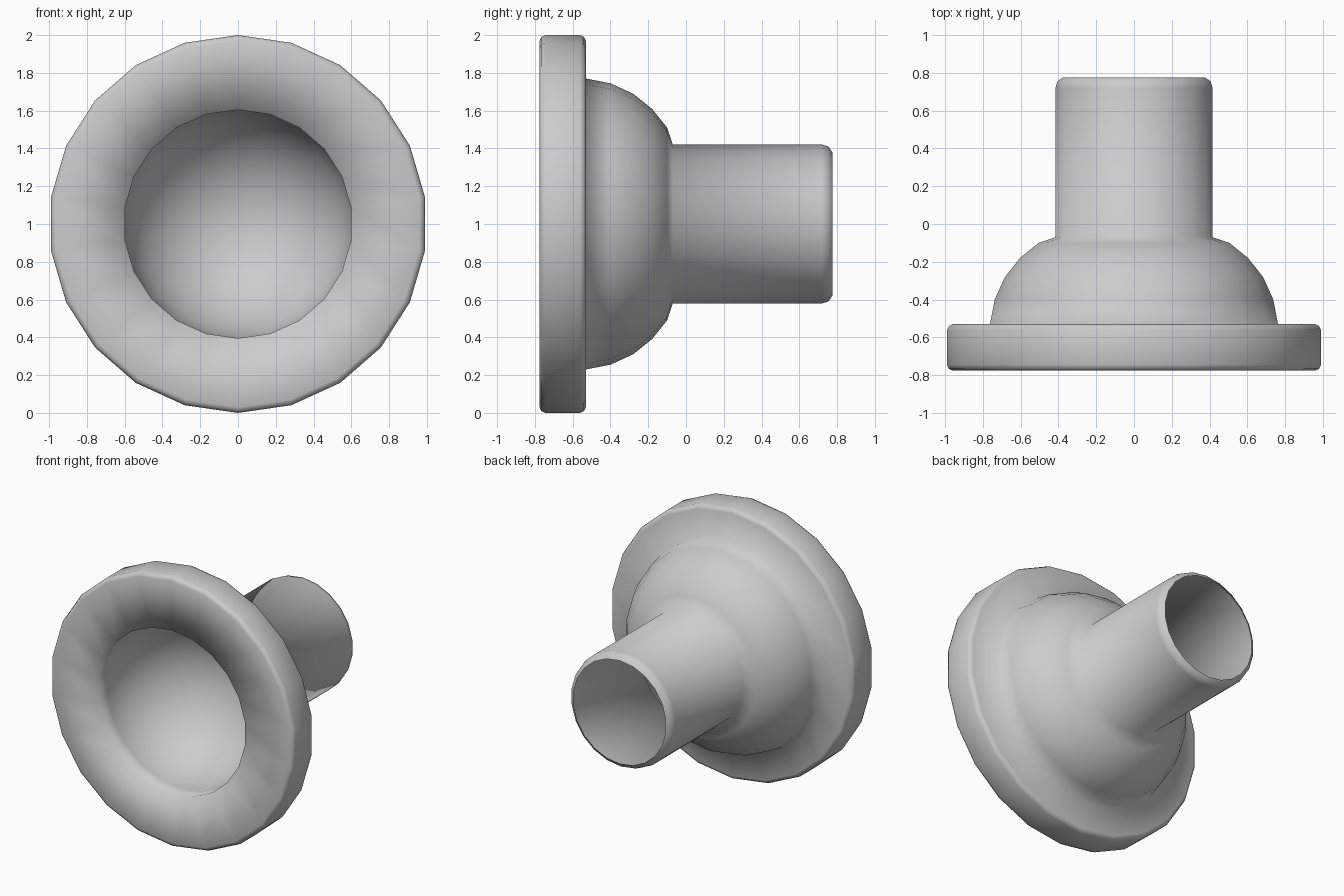
import bpy, bmesh, math

if "Cube" in bpy.data.objects:
    bpy.data.objects.remove(bpy.data.objects["Cube"])

SIDES = 22


def lathe(name, profile):
    """Spin a (radius, y) profile around the horizontal y axis at z = 1."""
    bm = bmesh.new()
    verts = [bm.verts.new((0, y, 1 + r)) for r, y in profile]
    edges = [bm.edges.new(p) for p in zip(verts, verts[1:])]
    bmesh.ops.spin(bm, geom=verts + edges, cent=(0, 0, 1), axis=(0, 1, 0),
                   angle=2 * math.pi, steps=SIDES, use_merge=True)
    bmesh.ops.remove_doubles(bm, verts=bm.verts, dist=1e-4)
    bmesh.ops.recalc_face_normals(bm, faces=bm.faces)
    me = bpy.data.meshes.new(name)
    bm.to_mesh(me)
    bm.free()
    me.shade_smooth()
    ob = bpy.data.objects.new(name, me)
    bpy.context.collection.objects.link(ob)
    return ob


# hollow bowl, from its pole out to the front rim
bowl = []
for i in range(10):
    a = math.radians(98) * i / 9
    bowl.append((0.61 * math.sin(a), -0.69 + 0.61 * math.cos(a)))
bowl[-1] = (0.605, -0.775)

# flange with rounded outer edges
flange = [(0.97, -0.775), (0.99, -0.767), (1.0, -0.745),
          (1.0, -0.56), (0.99, -0.54), (0.97, -0.53)]

# domed back of the bowl
dome = [(0.77, -0.53), (0.745, -0.40), (0.69, -0.28), (0.61, -0.18), (0.51, -0.10)]

# thin open socket tube with a rounded lip
tube = [(0.42, -0.07), (0.42, 0.72), (0.41, 0.755), (0.38, 0.775)]

lathe("flanged_cup_with_socket", bowl + flange + dome + tube)
